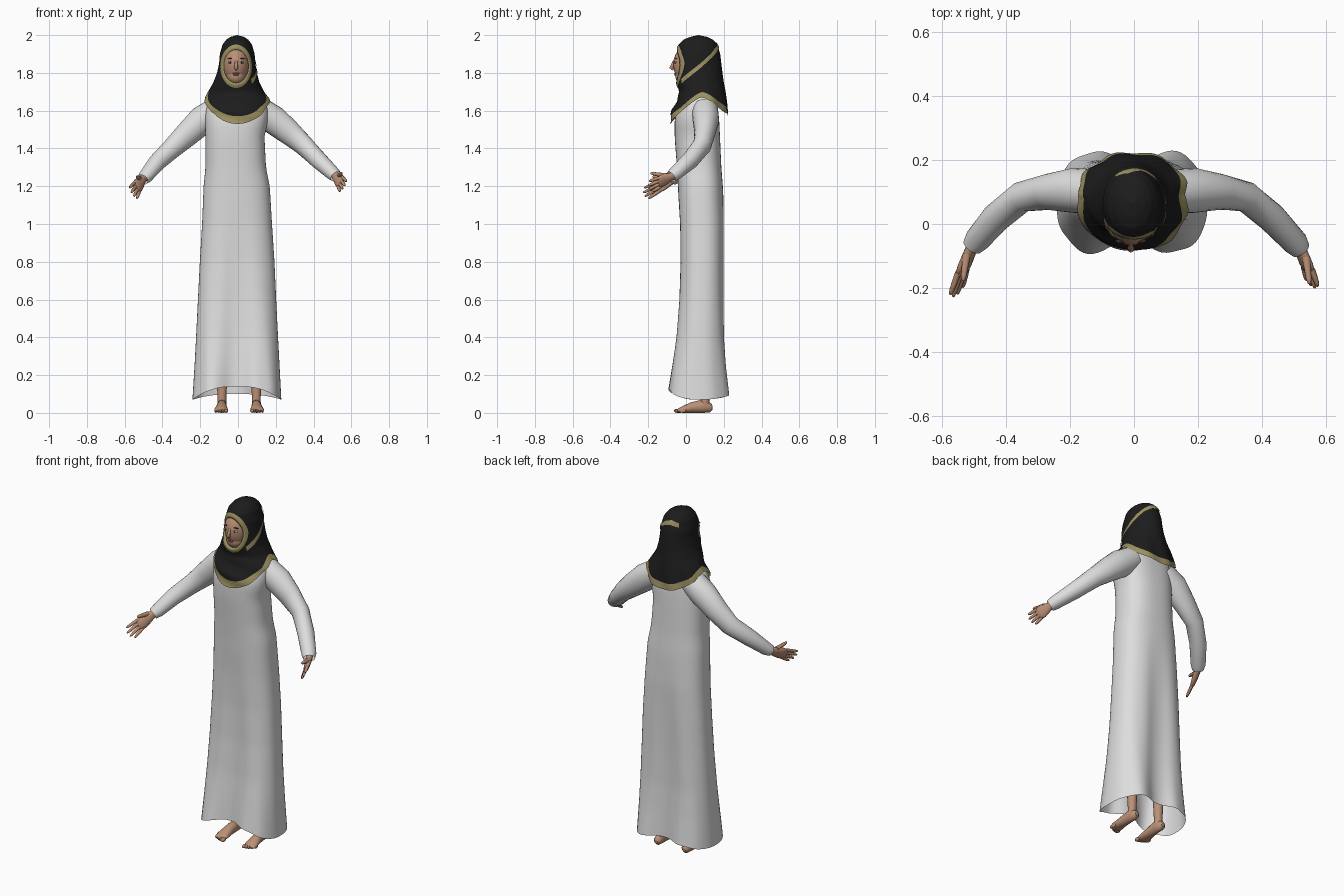
import bpy, bmesh, math
from mathutils import Vector as V

if "Cube" in bpy.data.objects:
    bpy.data.objects.remove(bpy.data.objects["Cube"])

def material(name, r, g, b):
    m = bpy.data.materials.new(name)
    m.diffuse_color = (r, g, b, 1)
    m.use_nodes = True
    m.node_tree.nodes["Principled BSDF"].inputs["Base Color"].default_value = m.diffuse_color
    return m

CLOTH = material("white cloth", .73, .73, .73)
BLACK = material("black scarf", .012, .012, .012)
GOLD = material("gold trim", .33, .28, .12)
SKIN = material("skin", .5, .28, .18)
LIPS = material("lips", .36, .13, .1)
WHITE = material("eye white", .7, .68, .65)
DARK = material("dark brown", .04, .025, .02)

def loft(name, rings, mats, closed=True, caps=False, rule=None, drop=None):
    """Bridge rings of points; rule(row) picks a material, drop(centre) removes faces."""
    bm = bmesh.new()
    rows = [[bm.verts.new(p) for p in r] for r in rings]
    n = len(rows[0])
    for k in range(len(rows) - 1):
        for i in range(n if closed else n - 1):
            j = (i + 1) % n
            f = bm.faces.new((rows[k][i], rows[k][j], rows[k+1][j], rows[k+1][i]))
            f.smooth = True
            f.material_index = rule(k) if rule else 0
    if caps:
        bm.faces.new(rows[0])
        bm.faces.new(rows[-1])
    if drop:
        gone = [f for f in bm.faces if drop(f.calc_center_median())]
        bmesh.ops.delete(bm, geom=gone, context='FACES')
    bmesh.ops.recalc_face_normals(bm, faces=bm.faces)
    me = bpy.data.meshes.new(name)
    bm.to_mesh(me)
    bm.free()
    for m in mats:
        me.materials.append(m)
    ob = bpy.data.objects.new(name, me)
    bpy.context.collection.objects.link(ob)
    return ob

def tube(name, pts, radii, mat, hint=(0, 0, 1), segs=16, caps=True):
    """Tube along pts; each radius is (along hint, across hint)."""
    pts = [V(p) for p in pts]
    rings = []
    for i, p in enumerate(pts):
        t = (pts[min(i+1, len(pts)-1)] - pts[max(i-1, 0)]).normalized()
        w = V(hint)
        w = (w - t * w.dot(t)).normalized()
        n = t.cross(w)
        a, b = radii[i] if isinstance(radii[i], tuple) else (radii[i],) * 2
        rings.append([p + w * a * math.cos(q) + n * b * math.sin(q)
                      for q in (2 * math.pi * s / segs for s in range(segs))])
    return loft(name, rings, [mat], caps=caps)

def ball(name, c, r, mat, tilt=0):
    bpy.ops.mesh.primitive_uv_sphere_add(segments=24, ring_count=14, location=c, rotation=(0, tilt, 0))
    ob = bpy.context.object
    ob.name, ob.scale = name, r
    ob.data.materials.append(mat)
    bpy.ops.object.shade_smooth()
    return ob

def lookup(table, z):
    """Interpolate (z, x left, x right, y front, y back), rows from top to bottom."""
    z = min(max(z, table[-1][0]), table[0][0])
    for a, b in zip(table, table[1:]):
        if z >= b[0]:
            f = (a[0] - z) / (a[0] - b[0])
            return [p + (q - p) * f for p, q in zip(a[1:], b[1:])]

def section(table, th, z, power=2.0):
    xl, xr, yf, yb = lookup(table, z)
    c, s = math.cos(th), math.sin(th)
    e = 2 / power
    return V(((xl + xr) / 2 + (xr - xl) / 2 * math.copysign(abs(c) ** e, c),
              (yf + yb) / 2 + (yb - yf) / 2 * math.copysign(abs(s) ** e, s), z))

def angles(n):
    return [2 * math.pi * i / n for i in range(n)]

# Long dress: flared loft with a centre pleat at front and back and a wavy hem
DRESS = [(1.72, -.05, .05, .04, .13), (1.69, -.1, .1, .01, .15), (1.64, -.165, .155, -.03, .165),
         (1.56, -.175, .16, -.06, .175), (1.46, -.172, .14, -.06, .18), (1.3, -.172, .148, -.048, .187),
         (1.2, -.182, .168, -.042, .195), (1.0, -.19, .18, -.036, .205), (.8, -.202, .193, -.036, .207),
         (.6, -.212, .202, -.045, .209), (.4, -.222, .212, -.065, .215), (.25, -.23, .22, -.09, .228),
         (.06, -.242, .23, -.122, .25)]

def dress_point(th, t):
    s = math.sin(th)
    hem = .07 + (.07 * s * s if s < 0 else .03 * s * s)
    z = hem + (1.72 - hem) * t
    p = section(DRESS, th, z, 2.5)
    low = min(max((1.15 - z) / 1.05, 0), 1)
    gap = math.acos(min(1, abs(s)))
    dent = .32 * low * math.exp(-(gap / .27) ** 2)
    p.y = .08 + (p.y - .08) * (1 - dent)
    k = 1 + .035 * low * low * math.sin(8 * th + 4 * z)
    p.y = .08 + (p.y - .08) * k
    return p

loft("dress", [[dress_point(th, k / 45) for th in angles(80)] for k in range(46)], [CLOTH])

# Sleeves, wrists and hands
ARMS = {"right": (-1, [(-.11, .1, 1.605), (-.19, .105, 1.55), (-.27, .1, 1.475), (-.35, .085, 1.4),
                       (-.43, .02, 1.325), (-.49, -.05, 1.25), (-.505, -.07, 1.235)], (-.572, -.235, 1.15)),
        "left": (1, [(.11, .1, 1.605), (.19, .105, 1.55), (.27, .1, 1.485), (.35, .085, 1.415),
                     (.43, .02, 1.335), (.505, -.06, 1.265), (.52, -.08, 1.25)], (.57, -.205, 1.19))}
for tag, (sd, path, tip) in ARMS.items():
    tube("sleeve_" + tag, path, [(.07, .07), (.076, .07), (.066, .056), (.054, .048),
                                 (.046, .046), (.036, .04), (.03, .032)], CLOTH, segs=24, caps=False)
    wrist, tip = V(path[-1]), V(tip)
    d = (tip - wrist).normalized()
    size = (tip - wrist).length / .19
    w = V((-sd * -.45, 0, 1))
    w = (w - d * w.dot(d)).normalized()
    n = d.cross(w)
    tube("palm_" + tag, [wrist + d * size * s for s in (-.05, 0, .03, .065, .095, .105)],
         [(.022, .018), (.022, .018), (.029, .017), (.036, .015), (.034, .012), (.02, .006)], SKIN, w)
    for i, length in enumerate((.075, .088, .085, .068)):
        off = (1.5 - i) * .0175
        root = wrist + d * .088 * size + w * off
        aim = (d + w * off * 5 - V((sd, 0, 0)) * .1).normalized() * size * length
        tube(f"finger_{tag}_{i + 1}", [root + aim * s for s in (0, .4, .8, .95, 1)],
             [.0095, .009, .0075, .005, .002], SKIN, w, 10)
    root = wrist + d * .025 + w * .018
    aim = (d * .8 + w * .55 - V((sd, 0, 0)) * .45).normalized() * .085
    tube("thumb_" + tag, [root + aim * s for s in (0, .4, .8, .95, 1)], [.014, .011, .009, .006, .002], SKIN, n, 10)

# Legs, feet and toes
for tag, x, sd in (("right", -.085, -1), ("left", .097, 1)):
    tube("leg_" + tag, [(x, .1, .03), (x, .1, .08), (x, .1, .16), (x, .105, .32), (x * .95, .085, .5), (x * .9, .08, .9)],
         [.024, .023, .027, .043, .045, .065], SKIN, (1, 0, 0))
    tube("foot_" + tag, [(x, .14, .025), (x, .13, .026), (x, .09, .036), (x + sd * .002, .03, .028),
                         (x + sd * .004, -.015, .018), (x + sd * .004, -.038, .013), (x + sd * .004, -.046, .011)],
         [(.01, .01), (.022, .024), (.025, .036), (.029, .028), (.036, .018), (.034, .012), (.026, .006)], SKIN, (1, 0, 0))
    for i in range(5):
        ball(f"toe_{tag}_{i + 1}", (x + sd * (-.022 + i * .0135), -.046 + i * i * .0018, .011),
             (.011 if i == 0 else .0075, .018, .0105), SKIN)

# Head and face
CX = -.01
ball("head", (CX, .04, 1.845), (.075, .108, .115), SKIN)
ball("jaw", (CX, -.005, 1.785), (.05, .052, .05), SKIN)
tube("nose", [(CX, -.06, 1.868), (CX, -.07, 1.845), (CX, -.078, 1.828), (CX, -.066, 1.817)],
     [.006, .008, .011, .006], SKIN, (1, 0, 0), 12)
ball("upper_lip", (CX, -.055, 1.797), (.019, .007, .0045), LIPS)
ball("lower_lip", (CX, -.055, 1.79), (.016, .008, .005), LIPS)
for tag, sd in (("right", -1), ("left", 1)):
    ball("eye_" + tag, (CX + sd * .03, -.054, 1.855), (.0135, .008, .0055), WHITE)
    ball("iris_" + tag, (CX + sd * .03, -.0595, 1.855), (.005, .004, .005), DARK)
    ball("brow_" + tag, (CX + sd * .031, -.053, 1.876), (.018, .006, .0025), DARK, sd * .1)

# Head scarf: dome that drapes to a curved hem, gold along the last rows, face opening removed
SCARF = [(2.0, -.006, -.004, .065, .067), (1.99, -.042, .034, .02, .115), (1.975, -.063, .055, -.015, .145),
         (1.95, -.082, .074, -.038, .166), (1.9, -.096, .088, -.052, .181), (1.85, -.1, .092, -.056, .187),
         (1.8, -.111, .1, -.055, .193), (1.75, -.13, .113, -.05, .2), (1.7, -.157, .14, -.035, .209),
         (1.65, -.182, .175, -.05, .216), (1.6, -.193, .188, -.075, .222), (1.52, -.2, .195, -.088, .232)]

def scarf_point(th, z, lift=0.0):
    p = section(SCARF, th, z)
    fold = min(max((1.76 - z) / .15, 0), 1) * .03
    wave = math.sin(9 * th + 14 * z) if math.sin(th) > 0 else math.sin(60 * z + 3 * math.cos(th))
    k = 1 + fold * wave
    out = V((math.cos(th), math.sin(th), 0)) * lift
    return V((p.x * k, .07 + (p.y - .07) * k, z)) + out

def scarf_hem(th):
    s = math.sin(th)
    return 1.67 - (.14 * abs(s) ** 1.6 if s < 0 else .095 * s ** 1.5)

def in_opening(c):
    return c.y < .05 and ((c.x - CX) / .077) ** 2 + ((c.z - 1.835) / .103) ** 2 < 1

ROWS = 64
loft("head_scarf", [[scarf_point(th, 2 - (2 - scarf_hem(th)) * (k / ROWS) ** 1.4) for th in angles(112)]
                    for k in range(ROWS + 1)], [BLACK, GOLD],
     rule=lambda k: int(k >= ROWS - 4), drop=in_opening)

# Gold rim around the face, following the scarf
def rim_point(q, rx, rz, push):
    x, z = CX + rx * math.cos(q), 1.835 + rz * math.sin(q)
    xl, xr, yf, yb = lookup(SCARF, z)
    u = min(1, abs((x - (xl + xr) / 2) / ((xr - xl) / 2)))
    return V((x, (yf + yb) / 2 - (yb - yf) / 2 * math.sqrt(1 - u * u) + push, z))

loft("face_trim", [[rim_point(q, *r) for q in angles(64)]
                   for r in ((.064, .086, .03), (.066, .088, -.003), (.075, .102, -.006), (.084, .115, -.002))], [GOLD])

# Gold edge of the wrapped layer, running diagonally over the side and back of the head
WRAP = [(-50, 1.755), (-25, 1.79), (0, 1.83), (25, 1.875), (50, 1.915), (75, 1.94), (100, 1.95), (135, 1.935)]
path = []
for (a0, z0), (a1, z1) in zip(WRAP, WRAP[1:]):
    path += [(math.radians(a0 + (a1 - a0) * s / 6), z0 + (z1 - z0) * s / 6) for s in range(6)]
loft("wrap_trim", [[scarf_point(a, z + h, .004) for a, z in path] for h in (-.012, 0, .012)], [GOLD], closed=False)
